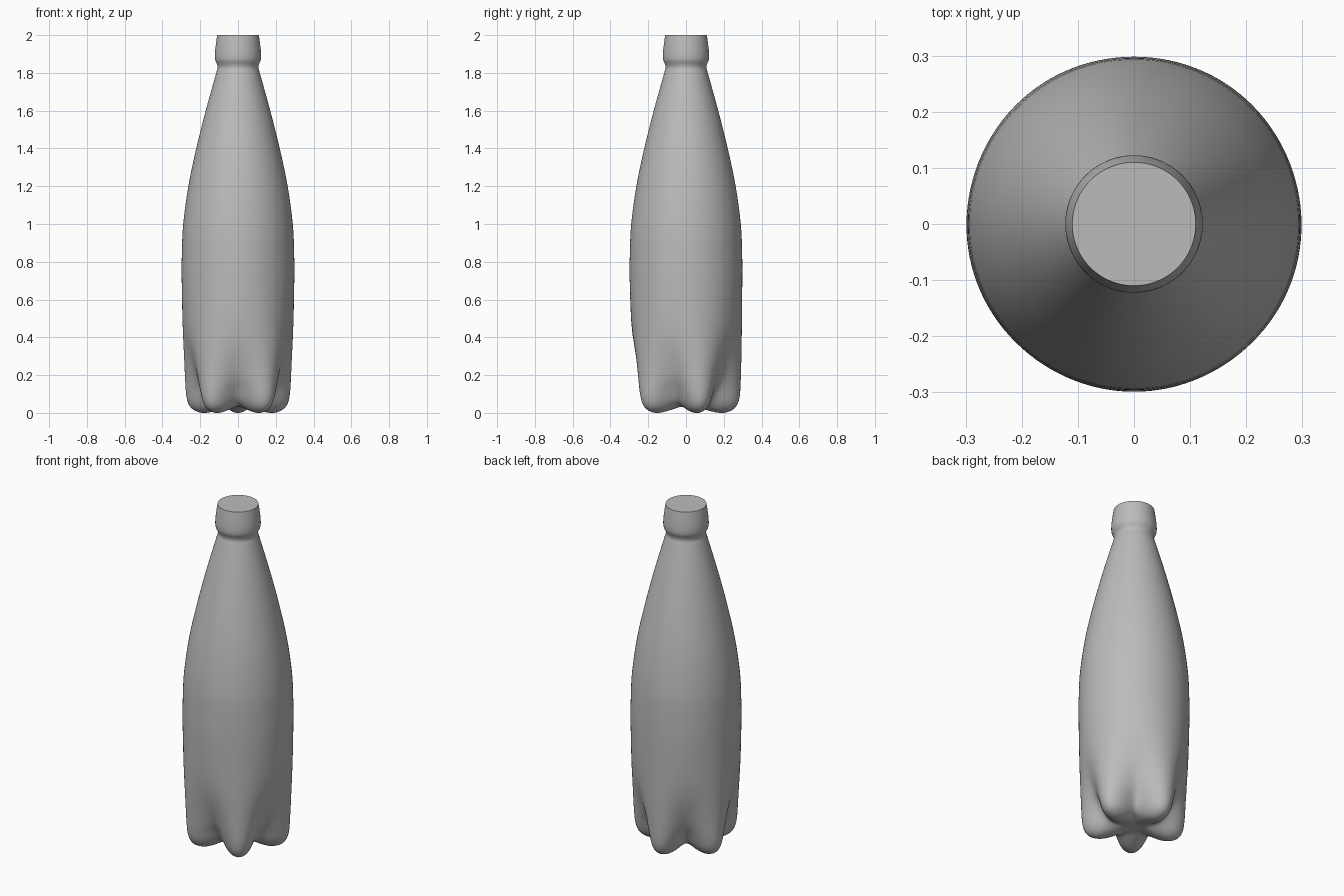
import bpy
import bmesh
from math import cos, sin, pi, radians
from mathutils import Vector

if "Cube" in bpy.data.objects:
    bpy.data.objects.remove(bpy.data.objects["Cube"])

SIDES = 120
LOBES = 5

# Profiles as (radius, height), from the base centre upwards
lobe = [(0.06, 0.03), (0.12, 0.012), (0.18, 0.0), (0.225, 0.006), (0.262, 0.03),
        (0.283, 0.08), (0.29, 0.18), (0.295, 0.4), (0.298, 0.7)]
groove = [(0.05, 0.032), (0.09, 0.035), (0.125, 0.042), (0.15, 0.055), (0.172, 0.08),
          (0.198, 0.13), (0.238, 0.22), (0.284, 0.42), (0.298, 0.7)]
upper = [(0.297, 0.85), (0.29, 1.0), (0.263, 1.2), (0.221, 1.4), (0.171, 1.6),
         (0.118, 1.79), (0.108, 1.825), (0.111, 1.845), (0.121, 1.87),
         (0.122, 1.905), (0.116, 1.96), (0.11, 2.0)]


def spline(points, steps=4):
    """Smooth curve through the profile points."""
    pts = [Vector(p) for p in points]
    pts = [2 * pts[0] - pts[1]] + pts + [2 * pts[-1] - pts[-2]]
    out = []
    for a, b, c, d in zip(pts, pts[1:], pts[2:], pts[3:]):
        for i in range(steps):
            t = i / steps
            out.append(0.5 * (2 * b + (c - a) * t + (2 * a - 5 * b + 4 * c - d) * t ** 2
                              + (3 * b - a - 3 * c + d) * t ** 3))
    return out + [pts[-2]]


# Body: rings blending between the lobe and groove profiles
bm = bmesh.new()
rings = []
for p, q in zip(spline(lobe + upper), spline(groove + upper)):
    ring = []
    for i in range(SIDES):
        a = 2 * pi * i / SIDES
        blend = 0.5 - 0.5 * cos(LOBES * (a - pi / 2))
        r, z = p.lerp(q, blend)
        ring.append(bm.verts.new((r * cos(a), r * sin(a), max(z, 0))))
    rings.append(ring)
for low, high in zip(rings, rings[1:]):
    for i in range(SIDES):
        j = (i + 1) % SIDES
        bm.faces.new((low[i], low[j], high[j], high[i]))

# Base centre and flat top
centre = bm.verts.new((0, 0, 0.036))
for i in range(SIDES):
    bm.faces.new((centre, rings[0][(i + 1) % SIDES], rings[0][i]))
bm.faces.new(rings[-1])
bmesh.ops.recalc_face_normals(bm, faces=bm.faces)

mesh = bpy.data.meshes.new("bottle")
bm.to_mesh(mesh)
bm.free()
bottle = bpy.data.objects.new("bottle", mesh)
bpy.context.collection.objects.link(bottle)

# Plain grey finish
grey = bpy.data.materials.new("grey")
grey.use_nodes = True
grey.diffuse_color = (0.5, 0.5, 0.5, 1)
grey.node_tree.nodes["Principled BSDF"].inputs["Base Color"].default_value = (0.5, 0.5, 0.5, 1)
mesh.materials.append(grey)

bpy.ops.object.select_all(action="DESELECT")
bottle.select_set(True)
bpy.context.view_layer.objects.active = bottle
bpy.ops.object.shade_smooth_by_angle(angle=radians(45))
